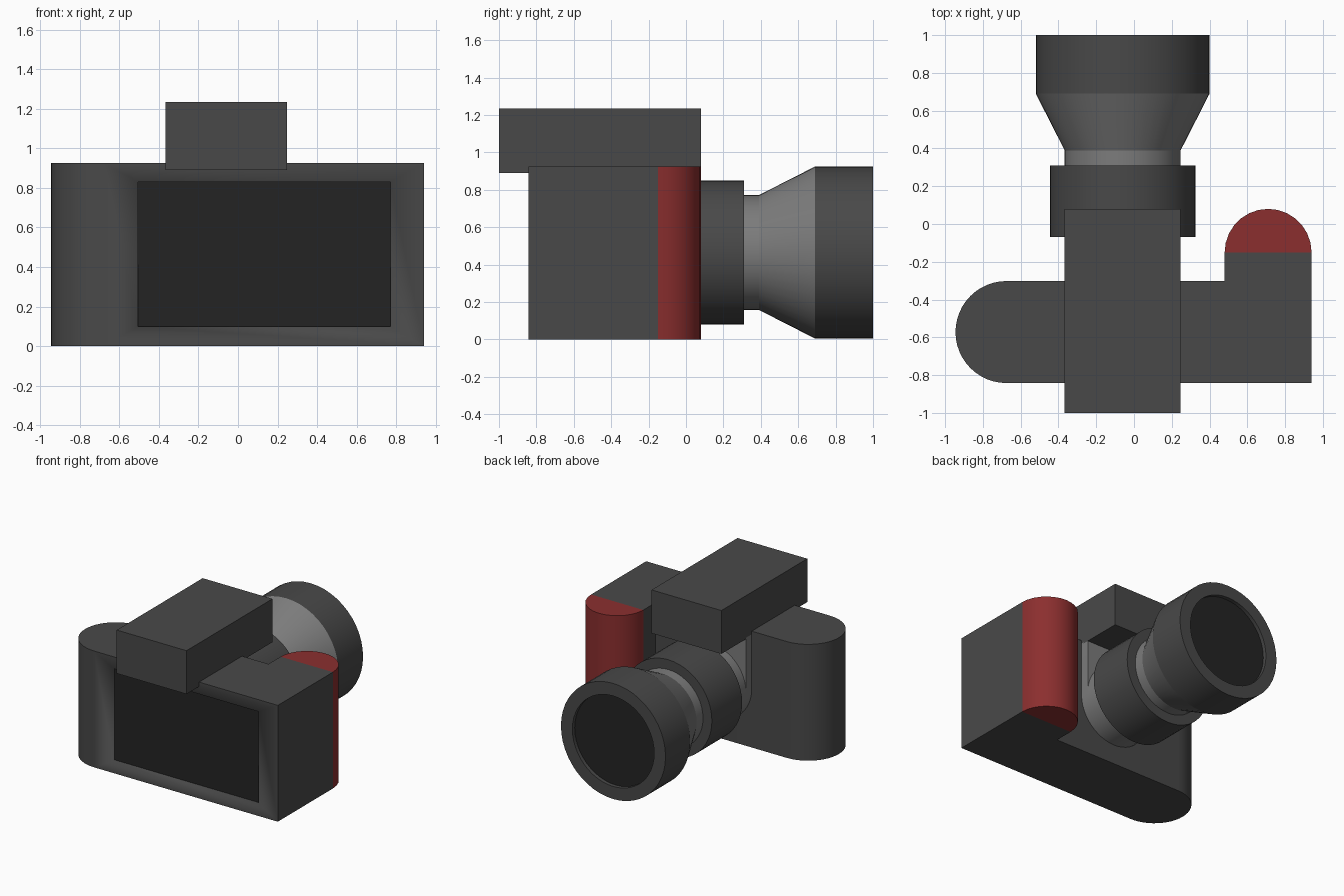
import bpy, bmesh, math
from mathutils import Vector

if "Cube" in bpy.data.objects:
    bpy.data.objects.remove(bpy.data.objects["Cube"], do_unlink=True)


def material(name, rgb):
    m = bpy.data.materials.new(name)
    m.use_nodes = True
    m.diffuse_color = (*rgb, 1)
    bsdf = m.node_tree.nodes["Principled BSDF"]
    bsdf.inputs["Base Color"].default_value = (*rgb, 1)
    bsdf.inputs["Roughness"].default_value = 0.7
    return m


DARK = material("dark grey", (0.066, 0.066, 0.066))
LIGHT = material("light grey", (0.2, 0.2, 0.2))
BLACK = material("near black", (0.017, 0.017, 0.017))
RED = material("grip red", (0.26, 0.028, 0.028))

AXIS_X, AXIS_Z = -0.06, 0.465   # lens axis, running along y


def finish(name, bm, mat):
    bmesh.ops.recalc_face_normals(bm, faces=bm.faces)
    mesh = bpy.data.meshes.new(name)
    bm.to_mesh(mesh)
    bm.free()
    mesh.materials.append(mat)
    ob = bpy.data.objects.new(name, mesh)
    bpy.context.collection.objects.link(ob)
    bpy.ops.object.select_all(action="DESELECT")
    ob.select_set(True)
    bpy.context.view_layer.objects.active = ob
    bpy.ops.object.shade_smooth_by_angle(angle=math.radians(25))
    return ob


def prism(name, outline, start, depth, mat):
    """Extrude a closed outline; start maps an outline point to 3D."""
    bm = bmesh.new()
    face = bm.faces.new([bm.verts.new(start(u, v)) for u, v in outline])
    ext = bmesh.ops.extrude_face_region(bm, geom=[face])["geom"]
    bmesh.ops.translate(bm, vec=Vector(depth),
                        verts=[g for g in ext if isinstance(g, bmesh.types.BMVert)])
    return finish(name, bm, mat)


def box(name, lo, hi, mat):
    outline = [(lo[0], lo[1]), (hi[0], lo[1]), (hi[0], hi[1]), (lo[0], hi[1])]
    return prism(name, outline, lambda u, v: (u, v, lo[2]), (0, 0, hi[2] - lo[2]), mat)


def arc(cx, cy, r, a0, a1, n):
    angles = [math.radians(a0 + (a1 - a0) * i / n) for i in range(n + 1)]
    return [(cx + r * math.cos(a), cy + r * math.sin(a)) for a in angles]


def lathe(name, profile, mat, sides=48):
    """Revolve (radius, y) points around the lens axis."""
    bm = bmesh.new()
    rings = []
    for r, y in profile:
        ring = [bm.verts.new((AXIS_X + u, y, AXIS_Z + v))
                for u, v in arc(0, 0, r, 0, 360, sides)[:-1]]
        rings.append(ring)
    for a, b in zip(rings, rings[1:]):
        for i in range(sides):
            j = (i + 1) % sides
            bm.faces.new((a[i], a[j], b[j], b[i]))
    bm.faces.new(rings[0])
    bm.faces.new(rings[-1])
    return finish(name, bm, mat)


# Body: rounded on one end, square grip block on the other
HEIGHT = 0.925
outline = arc(-0.675, -0.572, 0.27, 90, 270, 24)
outline += [(0.94, -0.842), (0.94, -0.15), (0.48, -0.15), (0.48, -0.302)]
body = prism("body", outline, lambda u, v: (u, v, 0), (0, 0, HEIGHT), DARK)

# Recess for the screen
cutter = box("screen_cutter", (-0.505, -0.95, 0.10), (0.77, -0.822, 0.83), DARK)
mod = body.modifiers.new("screen recess", "BOOLEAN")
mod.object = cutter
mod.operation = "DIFFERENCE"
mod.solver = "EXACT"
bpy.context.view_layer.objects.active = body
bpy.ops.object.modifier_apply(modifier=mod.name)
bpy.data.objects.remove(cutter, do_unlink=True)

box("screen", (-0.505, -0.829, 0.10), (0.77, -0.821, 0.83), BLACK)

# Half-round grip front
prism("grip_front", arc(0.71, -0.15, 0.23, 0, 180, 14),
      lambda u, v: (u, v, 0), (0, 0, HEIGHT), RED)

# Viewfinder block on top
box("viewfinder", (-0.367, -1.0, 0.89), (0.247, 0.08, 1.235), DARK)

# Lens mount plate: round below, straight sides up to the viewfinder
plate = arc(AXIS_X, AXIS_Z, 0.307, 180, 360, 24) + [(0.247, 0.9), (-0.367, 0.9)]
prism("mount_plate", plate, lambda u, v: (u, -0.31, v), (0, 0.08, 0), LIGHT)

# Lens barrel
lathe("lens_barrel", [(0.307, -0.25), (0.307, 0.39), (0.46, 0.69)], LIGHT)
lathe("focus_ring", [(0.385, -0.07), (0.385, 0.31)], DARK)
lathe("lens_hood", [(0.46, 0.69), (0.46, 1.0), (0.36, 1.0), (0.36, 0.965)], DARK)
lathe("lens_glass", [(0.36, 0.964), (0.36, 0.97)], BLACK)
